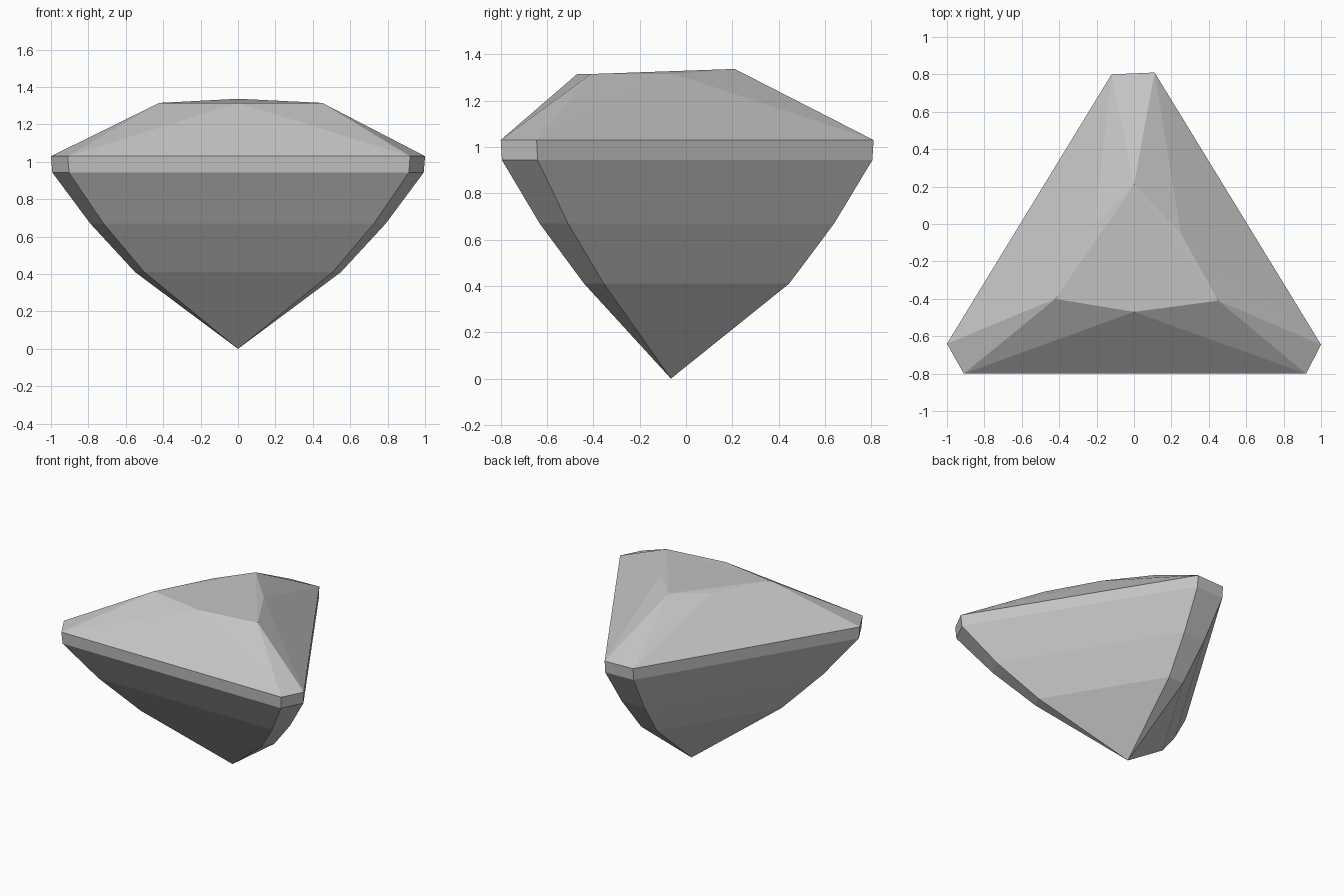
import bpy
import bmesh

old = bpy.data.objects.get("Cube")
if old:
    bpy.data.objects.remove(old, do_unlink=True)

# Single stone colour
stone = bpy.data.materials.new("grey stone")
stone.use_nodes = True
grey = (0.55, 0.55, 0.55, 1)
stone.diffuse_color = grey
stone.node_tree.nodes["Principled BSDF"].inputs["Base Color"].default_value = grey

# Truncated-triangle outline, starting at the front left end of a long side
OUTLINE = [(-0.91, -0.8), (0.92, -0.8), (1.0, -0.645),
           (0.11, 0.81), (-0.12, 0.8), (-1.0, -0.64)]
# Crown points: middle of a long side, then the corner that follows it
TABLE = [(0, -0.47, 1.315), (0.45, -0.41, 1.315), (0.25, -0.05, 1.315),
         (0, 0.21, 1.337), (-0.21, 0, 1.315), (-0.42, -0.4, 1.315)]
# Scale and height of each ring from the girdle down
RINGS = [(1, 1.03), (0.993, 0.943), (0.79, 0.67), (0.55, 0.41)]

bm = bmesh.new()
rings = [[bm.verts.new((x * s, y * s, z)) for x, y in OUTLINE] for s, z in RINGS]
table = [bm.verts.new(p) for p in TABLE]
tip = bm.verts.new((0, -0.065, 0))

for i in range(6):
    j = (i + 1) % 6
    # Girdle and pavilion bands
    for upper, lower in zip(rings, rings[1:]):
        bm.faces.new((upper[i], lower[i], lower[j], upper[j]))
    # Pavilion facets meeting at the tip
    bm.faces.new((rings[-1][i], tip, rings[-1][j]))
    # Crown facets, alternating between girdle edges and table edges
    bm.faces.new((rings[0][i], rings[0][j], table[i]))
    bm.faces.new((rings[0][j], table[j], table[i]))

# Table: broad middle facet with a narrow facet along each side
front, right, right_mid, back, left_mid, left = table
for corners in ((front, right, left), (left, right, back),
                (right, right_mid, back), (left, back, left_mid)):
    bm.faces.new(corners)

bmesh.ops.recalc_face_normals(bm, faces=bm.faces[:])
mesh = bpy.data.meshes.new("cut_gem")
bm.to_mesh(mesh)
bm.free()
mesh.materials.append(stone)
gem = bpy.data.objects.new("cut_gem", mesh)
bpy.context.collection.objects.link(gem)
